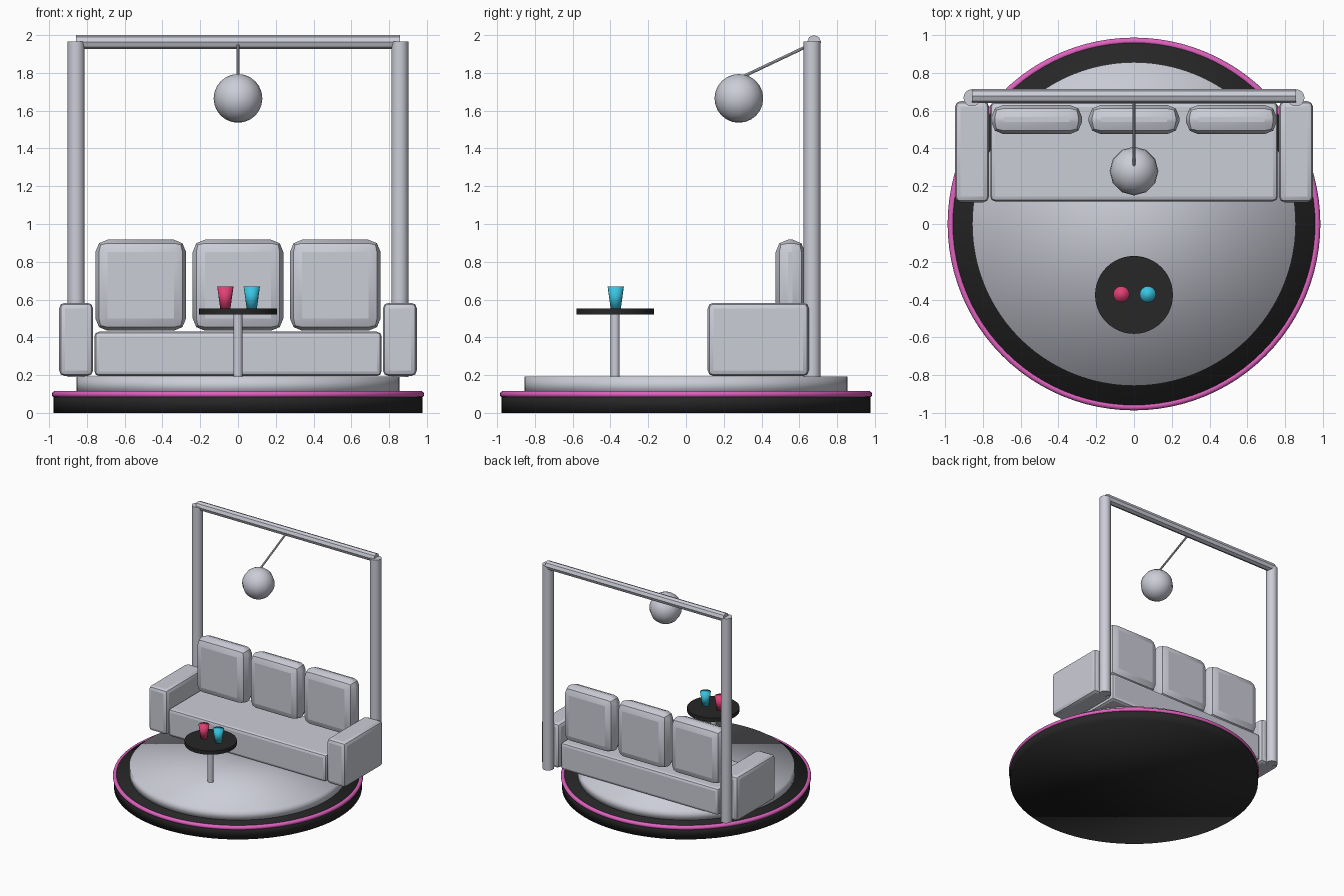
import bpy, math
from mathutils import Vector

if "Cube" in bpy.data.objects:
    bpy.data.objects.remove(bpy.data.objects["Cube"])


def material(name, rgb):
    m = bpy.data.materials.new(name)
    m.diffuse_color = (*rgb, 1)
    m.use_nodes = True
    m.node_tree.nodes["Principled BSDF"].inputs["Base Color"].default_value = m.diffuse_color
    return m


GREY = material("pale grey", (0.60, 0.61, 0.68))
BLACK = material("black", (0.02, 0.02, 0.02))
PINK = material("neon pink", (0.75, 0.12, 0.52))
RED = material("raspberry", (0.75, 0.05, 0.18))
CYAN = material("cyan", (0.04, 0.55, 0.75))


def finish(name, mat, angle=40):
    ob = bpy.context.object
    ob.name = name
    ob.data.materials.append(mat)
    if angle is None:
        bpy.ops.object.shade_smooth()
    else:
        bpy.ops.object.shade_smooth_by_angle(angle=math.radians(angle))
    return ob


def rod(name, a, b, r, mat, sides=16, top=None, angle=40, spin=0):
    """Cylinder or tapered cone from point a to point b."""
    a, b = Vector(a), Vector(b)
    d = b - a
    bpy.ops.mesh.primitive_cone_add(vertices=sides, radius1=r, radius2=r if top is None else top,
                                    depth=d.length, location=(a + b) / 2)
    ob = bpy.context.object
    ob.rotation_mode = 'QUATERNION'
    ob.rotation_quaternion = d.to_track_quat('Z', 'Y')
    return finish(name, mat, angle)


def cushion(name, lo, hi, bevel, segments=2):
    """Upholstered block with rounded edges."""
    lo, hi = Vector(lo), Vector(hi)
    bpy.ops.mesh.primitive_cube_add(size=1, location=(lo + hi) / 2)
    ob = bpy.context.object
    ob.scale = hi - lo
    bpy.ops.object.transform_apply(location=False, rotation=False, scale=True)
    mod = ob.modifiers.new("rounded", 'BEVEL')
    mod.width, mod.segments = bevel, segments
    bpy.ops.object.modifier_apply(modifier="rounded")
    return finish(name, GREY, 20)


# Round platform with a glowing rim
rod("base", (0, 0, 0), (0, 0, 0.112), 0.977, BLACK, 96, angle=None)
bpy.ops.mesh.primitive_torus_add(major_segments=96, minor_segments=10, major_radius=0.968,
                                 minor_radius=0.018, location=(0, 0, 0.098))
finish("neon_rim", PINK)
rod("dais", (0, 0, 0.10), (0, 0, 0.192), 0.856, GREY, 96, angle=None)

# Sofa
cushion("seat", (-0.76, 0.12, 0.195), (0.76, 0.645, 0.43), 0.025)
for s, side in ((-1, "left"), (1, "right")):
    x0, x1 = sorted((s * 0.767, s * 0.947))
    cushion(side + "_arm", (x0, 0.115, 0.195), (x1, 0.65, 0.583), 0.03)
for i, x in enumerate((-0.515, 0, 0.515)):
    cushion("back_cushion_%d" % (i + 1), (x - 0.24, 0.475, 0.435), (x + 0.24, 0.63, 0.917), 0.065)

# Overhead frame
for s, side in ((-1, "left"), (1, "right")):
    rod(side + "_post", (s * 0.857, 0.668, 0.19), (s * 0.857, 0.668, 1.967), 0.045, GREY)
rod("crossbar", (-0.857, 0.678, 1.963), (0.857, 0.678, 1.963), 0.037, GREY, 8, angle=20)

# Hanging ball lamp
rod("lamp_cable", (0, 0.67, 1.955), (0, 0.28, 1.77), 0.008, GREY, 8)
bpy.ops.mesh.primitive_uv_sphere_add(segments=12, ring_count=12, radius=0.129,
                                     location=(0, 0.28, 1.665))
finish("lamp_ball", GREY, 60)

# Side table and drinks
rod("table_leg", (0, -0.375, 0.19), (0, -0.375, 0.53), 0.024, GREY)
rod("table_top", (0, -0.375, 0.52), (0, -0.375, 0.552), 0.206, BLACK, 48)
for name, x, mat in (("red_cup", -0.067, RED), ("cyan_cup", 0.073, CYAN)):
    rod(name, (x, -0.372, 0.552), (x, -0.372, 0.668), 0.027, mat, 16, top=0.043, angle=None)
